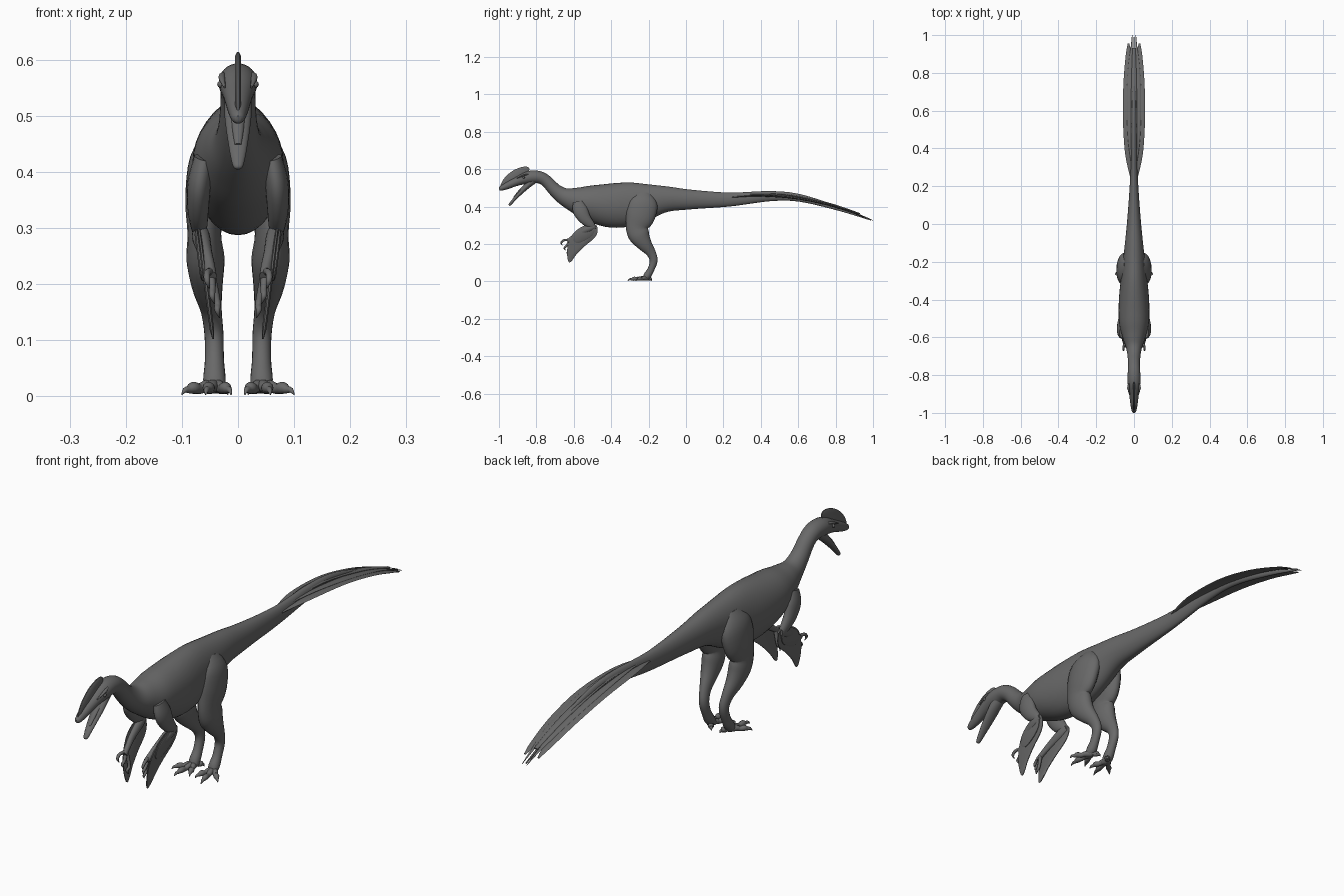
import bpy, bmesh, math
from mathutils import Vector

cube = bpy.data.objects.get("Cube")
if cube:
    bpy.data.objects.remove(cube)

grey = bpy.data.materials.new("slate grey")
grey.use_nodes = True
COLOR = (0.14, 0.14, 0.14, 1)
grey.diffuse_color = COLOR
grey.node_tree.nodes["Principled BSDF"].inputs["Base Color"].default_value = COLOR


def finish(bm, name, angle=50):
    bmesh.ops.recalc_face_normals(bm, faces=bm.faces)
    mesh = bpy.data.meshes.new(name)
    bm.to_mesh(mesh)
    bm.free()
    mesh.materials.append(grey)
    ob = bpy.data.objects.new(name, mesh)
    bpy.context.collection.objects.link(ob)
    bpy.ops.object.select_all(action='DESELECT')
    ob.select_set(True)
    bpy.context.view_layer.objects.active = ob
    bpy.ops.object.shade_smooth_by_angle(angle=math.radians(angle))
    return ob


def spline(points, steps, closed=False):
    """Smooth curve through tuples of any length."""
    pts = [Vector(p) for p in points]
    n = len(pts)
    out = []
    for i in range(n if closed else n - 1):
        at = (lambda j: pts[j % n]) if closed else (lambda j: pts[max(0, min(n - 1, j))])
        a, b, c, d = at(i - 1), at(i), at(i + 1), at(i + 2)
        for k in range(steps):
            t = k / steps
            out.append(0.5 * (2 * b + (c - a) * t + (2 * a - 5 * b + 4 * c - d) * t ** 2
                              + (3 * b - a - 3 * c + d) * t ** 3))
    return out if closed else out + [pts[-1]]


def loft(name, stations, side=1, segs=20, steps=4, angle=50):
    """Tube through (x, y, z, half width, half depth) stations."""
    # position and radii are splined apart, then joined again
    pos = spline([s[:3] for s in stations], steps)
    rad = spline([(s[3], s[4], 0) for s in stations], steps)
    bm = bmesh.new()
    rings = []
    for i, p in enumerate(pos):
        tangent = (pos[min(i + 1, len(pos) - 1)] - pos[max(i - 1, 0)]).normalized()
        across = (Vector((1, 0, 0)) - tangent * tangent.x).normalized()
        up = tangent.cross(across)
        w, h = max(rad[i].x, 0.0008), max(rad[i].y, 0.0008)
        ring = []
        for k in range(segs):
            a = math.tau * k / segs
            v = p + across * (w * math.cos(a)) + up * (h * math.sin(a))
            ring.append(bm.verts.new((v.x * side, v.y, v.z)))
        rings.append(ring)
    for r, q in zip(rings, rings[1:]):
        for k in range(segs):
            m = (k + 1) % segs
            bm.faces.new((r[k], r[m], q[m], q[k]))
    bm.faces.new(rings[0])
    bm.faces.new(rings[-1])
    return finish(bm, name, angle)


def plate(name, outline, x_at, thick, side=1):
    """Thin rounded sheet from a (y, z) outline."""
    pts = spline([(y, z, 0) for y, z in outline], 4, True)
    mid = sum(pts, Vector()) / len(pts)
    bm = bmesh.new()
    layers = []
    for sgn in (-1, 1):
        rim = [bm.verts.new((side * (x_at(p.y) + sgn * thick * 0.35), p.x, p.y)) for p in pts]
        inner = []
        for p in pts:
            q = p.lerp(mid, 0.15)
            inner.append(bm.verts.new((side * (x_at(q.y) + sgn * thick), q.x, q.y)))
        bm.faces.new(inner)
        layers.append((rim, inner))
    n = len(pts)
    for a, b in (layers[0], layers[1], (layers[0][0], layers[1][0])):
        for k in range(n):
            m = (k + 1) % n
            bm.faces.new((a[k], a[m], b[m], b[k]))
    return finish(bm, name)


def ball(name, center, radius):
    bm = bmesh.new()
    bmesh.ops.create_uvsphere(bm, u_segments=12, v_segments=8, radius=radius)
    bmesh.ops.translate(bm, verts=bm.verts, vec=center)
    return finish(bm, name)


# Tail, trunk, neck and upper head in one sweep: y, z, half width, half height
BODY = [(.99, .328, .002, .003), (.82, .388, .007, .011), (.61, .446, .012, .02),
        (.45, .456, .016, .027), (.235, .438, .021, .037), (.02, .438, .036, .053),
        (-.12, .439, .05, .072), (-.27, .416, .067, .113), (-.4, .406, .08, .118),
        (-.52, .42, .079, .094), (-.6, .437, .06, .066), (-.655, .456, .042, .046),
        (-.7, .488, .034, .036), (-.745, .535, .031, .032), (-.785, .557, .033, .033),
        (-.84, .556, .034, .034), (-.9, .536, .026, .024), (-.96, .51, .018, .018),
        (-.99, .497, .012, .012), (-.999, .494, .005, .006)]
loft("body", [(0, *s) for s in BODY], segs=32, steps=5)

# Lower jaw, tongue and head crest
loft("lower_jaw", [(0, -.82, .54, .024, .022), (0, -.86, .5, .024, .014),
                   (0, -.91, .448, .017, .009), (0, -.94, .413, .01, .007),
                   (0, -.946, .406, .004, .003)])
loft("tongue", [(0, -.85, .525, .012, .006), (0, -.89, .484, .011, .006),
                (0, -.92, .448, .006, .004)], segs=12)
plate("head_crest", [(-.985, .505), (-.985, .53), (-.96, .565), (-.92, .595), (-.88, .611),
                     (-.85, .613), (-.837, .6), (-.85, .575), (-.9, .54)],
      lambda z: 0, .005)

# Central tail plume
loft("middle_tail_plume", [(0, .3, .462, .008, .005), (0, .5, .468, .016, .006),
                           (0, .75, .42, .014, .005), (0, .93, .362, .008, .003)], segs=12)

for side, label in ((1, "left"), (-1, "right")):
    # Face details
    ball(label + "_eye", (side * .0305, -.868, .556), .0065)
    loft(label + "_brow", [(.024, -.835, .576, .003, .003), (.029, -.865, .569, .006, .005),
                           (.024, -.905, .551, .002, .002)], side, 10)

    # Leg from hip to instep
    loft(label + "_leg", [(.035, -.225, .47, .02, .04), (.05, -.23, .42, .036, .078),
                          (.058, -.245, .35, .036, .079), (.06, -.262, .29, .03, .06),
                          (.058, -.25, .245, .034, .056), (.055, -.222, .2, .028, .04),
                          (.048, -.188, .155, .019, .026), (.043, -.173, .112, .017, .021),
                          (.042, -.187, .065, .017, .018), (.042, -.208, .03, .02, .02),
                          (.042, -.225, .012, .017, .01)], side)
    # Toes with knuckles and tapering claws
    toes = {"outer": (.1, -.268), "middle": (.058, -.312), "inner": (.012, -.283),
            "rear": (.018, -.183)}
    for toe, (tx, ty) in toes.items():
        path = []
        for t, z, r in ((0, .018, .014), (.3, .017, .011), (.45, .013, .009), (.65, .015, .011),
                        (.78, .012, .007), (.9, .011, .005), (1, .003, .001)):
            path.append((.042 + (tx - .042) * t, -.21 + (ty + .21) * t, z, r, min(r, z - .001)))
        loft(f"{label}_{toe}_toe", path, side, 10, 3)

    # Arm folded back at the elbow, then forward to the hand
    loft(label + "_upper_arm", [(.06, -.575, .425, .018, .03), (.069, -.565, .38, .021, .04),
                                (.071, -.54, .335, .019, .032), (.069, -.505, .3, .014, .02),
                                (.067, -.49, .285, .008, .01)], side)
    loft(label + "_forearm", [(.068, -.485, .295, .01, .012), (.066, -.52, .284, .016, .02),
                              (.058, -.575, .256, .012, .015), (.051, -.61, .232, .01, .011),
                              (.048, -.635, .214, .01, .01)], side)
    for k, (fy, fz) in enumerate(((-.667, .192), (-.65, .165), (-.634, .14))):
        x = .055 - .009 * k
        loft(f"{label}_finger_{k + 1}", [(.048, -.622, .222, .007, .007),
                                         (x, fy + .014, fz + .028, .006, .006),
                                         (x, fy, fz + .014, .005, .005),
                                         (x - .004, fy + .006, fz, .001, .001)], side, 10)

    # Arm feathers as one broad vane with a raised overlapping row
    lean = lambda z: .044 + .13 * (z - .1)
    plate(label + "_wing_vane", [(-.595, .265), (-.625, .215), (-.636, .16), (-.63, .11),
                                 (-.615, .105), (-.585, .145), (-.54, .19), (-.49, .232),
                                 (-.472, .27), (-.485, .305), (-.54, .3)], lean, .004, side)
    plate(label + "_wing_coverts", [(-.59, .262), (-.605, .225), (-.58, .205), (-.53, .225),
                                    (-.495, .255), (-.49, .295), (-.54, .295)],
          lambda z: lean(z) + .005, .004, side)

    # Tail feathers: flat overlapping blades with free tips
    loft(label + "_outer_tail_feather",
         [(.014, .24, .45, .004, .003), (.03, .38, .457, .018, .003), (.035, .58, .444, .024, .003),
          (.033, .76, .408, .022, .003), (.029, .9, .364, .014, .003),
          (.029, .955, .343, .004, .002)], side, 12)
    loft(label + "_inner_tail_feather",
         [(.008, .3, .462, .004, .003), (.018, .45, .462, .014, .004), (.02, .65, .436, .018, .004),
          (.017, .82, .396, .014, .003), (.012, .94, .352, .005, .002),
          (.01, 1.0, .326, .001, .001)], side, 12)
